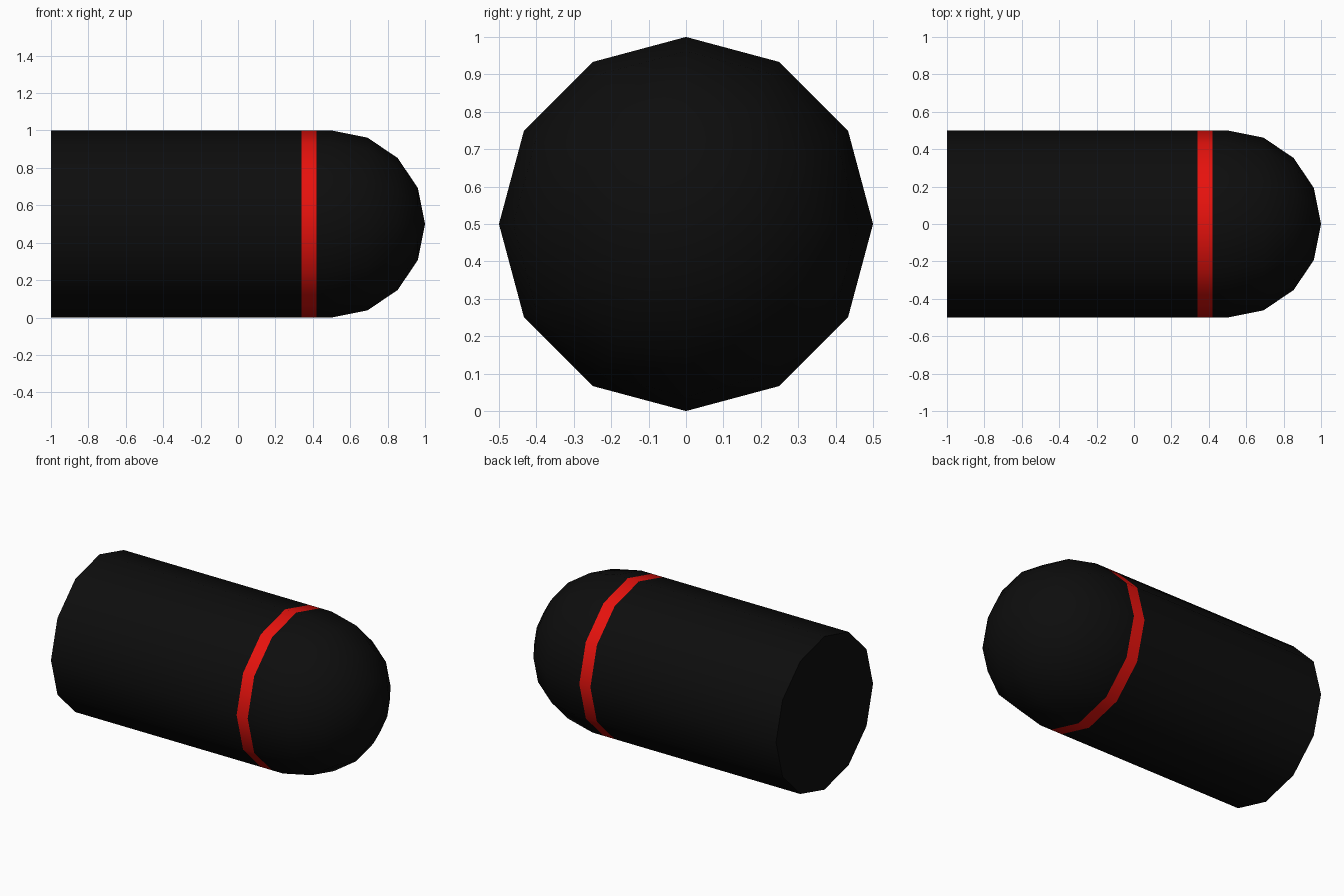
import bpy, bmesh
from math import sin, cos, pi, radians

if "Cube" in bpy.data.objects:
    bpy.data.objects.remove(bpy.data.objects["Cube"])

SIDES, R = 12, 0.5


def material(name, color):
    m = bpy.data.materials.new(name)
    m.diffuse_color = color
    m.use_nodes = True
    m.node_tree.nodes["Principled BSDF"].inputs["Base Color"].default_value = m.diffuse_color
    return m


def lathe(name, profile, mat):
    """Spin (x, radius) points around the horizontal axis; radius 0 makes a pole."""
    bm = bmesh.new()
    rings = []
    for x, r in profile:
        count = SIDES if r > 0 else 1
        rings.append([bm.verts.new((x, r * sin(2 * pi * i / SIDES),
                                    R + r * cos(2 * pi * i / SIDES)))
                      for i in range(count)])
    for a, b in zip(rings, rings[1:]):
        for i in range(SIDES):
            j = (i + 1) % SIDES
            if len(b) == 1:
                bm.faces.new((a[j], a[i], b[0]))
            else:
                bm.faces.new((a[j], a[i], b[i], b[j]))
    # Flat cap where the profile starts at the rear end
    if profile[0][0] == -1:
        bm.faces.new(rings[0])
    # Make every face point away from the axis centre
    bm.normal_update()
    for f in bm.faces:
        c = f.calc_center_median()
        c.z -= R
        if c.dot(f.normal) < 0 and (abs(f.normal.x) > 0.9 or
                                    c.y * f.normal.y + c.z * f.normal.z < 0):
            f.normal_flip()
    me = bpy.data.meshes.new(name)
    bm.to_mesh(me)
    bm.free()
    me.materials.append(mat)
    ob = bpy.data.objects.new(name, me)
    bpy.context.collection.objects.link(ob)
    bpy.ops.object.select_all(action='DESELECT')
    ob.select_set(True)
    bpy.context.view_layer.objects.active = ob
    bpy.ops.object.shade_smooth_by_angle(angle=radians(40))
    return ob


black = material("black", (0.004, 0.004, 0.004, 1))
red = material("red", (0.8, 0.006, 0.004, 1))

# Long casing with flat rear, painted stripe, then hemispherical nose
lathe("casing", [(-1, R), (0.34, R)], black)
lathe("stripe", [(0.34, R), (0.42, R)], red)
dome = [(0.5 + R * sin(k * pi / 8), R * cos(k * pi / 8)) for k in range(4)]
lathe("nose", [(0.42, R)] + dome + [(1, 0)], black)
